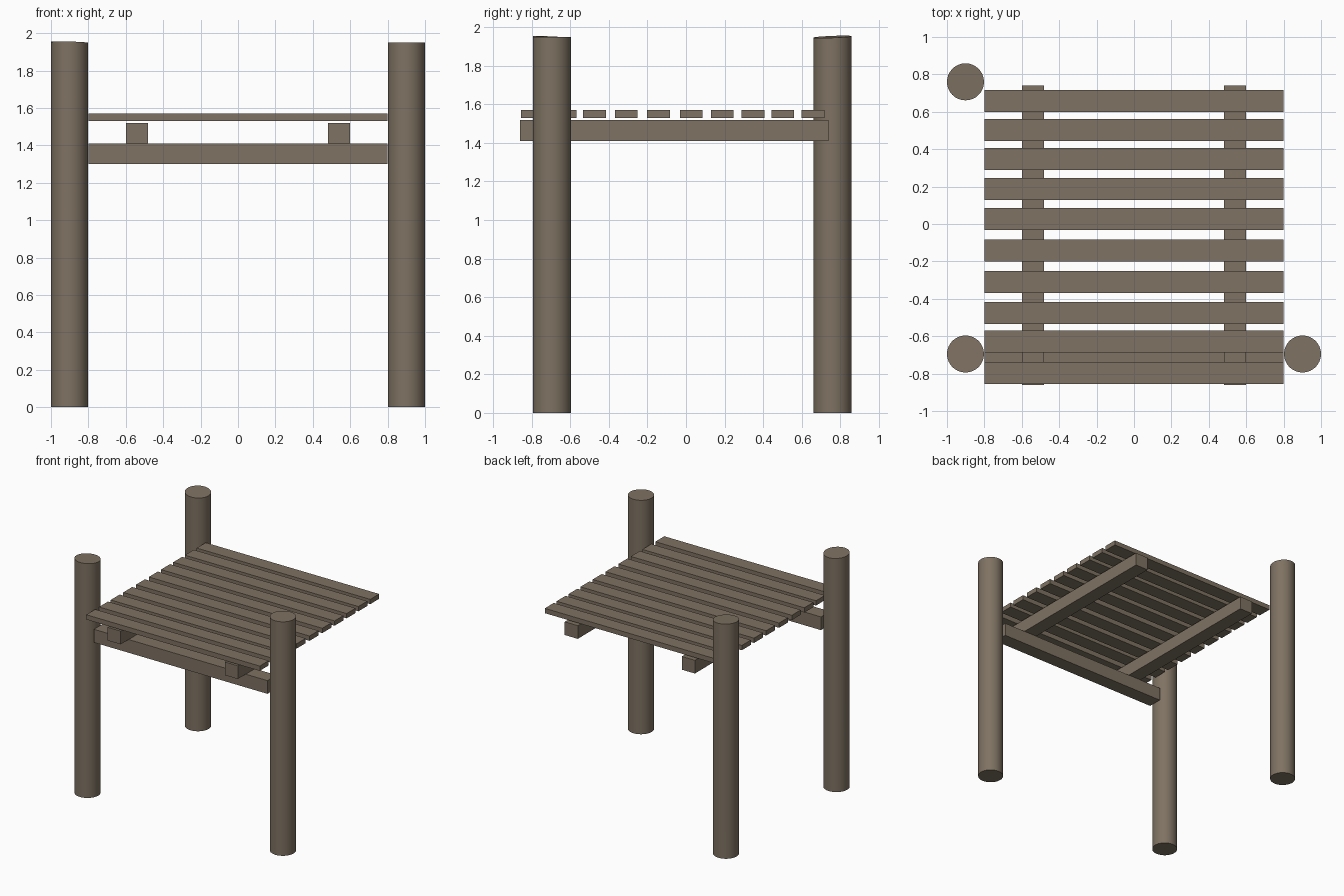
import bpy, bmesh

if "Cube" in bpy.data.objects:
    bpy.data.objects.remove(bpy.data.objects["Cube"])

wood = bpy.data.materials.new("weathered brown wood")
wood.diffuse_color = (0.21, 0.168, 0.122, 1)
wood.use_nodes = True
wood.node_tree.nodes["Principled BSDF"].inputs["Base Color"].default_value = wood.diffuse_color


def add_object(name, bm):
    mesh = bpy.data.meshes.new(name)
    bm.to_mesh(mesh)
    bm.free()
    mesh.materials.append(wood)
    obj = bpy.data.objects.new(name, mesh)
    bpy.context.collection.objects.link(obj)
    return obj


def box(name, x0, x1, y0, y1, z0, z1):
    bm = bmesh.new()
    bmesh.ops.create_cube(bm, size=1)
    for v in bm.verts:
        v.co = ((x0 + x1) / 2 + v.co.x * (x1 - x0),
                (y0 + y1) / 2 + v.co.y * (y1 - y0),
                (z0 + z1) / 2 + v.co.z * (z1 - z0))
    return add_object(name, bm)


def post(name, x, y, slope_x, slope_y, height=1.95, r=0.099):
    """Round post with a slightly slanted sawn top."""
    bm = bmesh.new()
    bmesh.ops.create_cone(bm, cap_ends=True, segments=32,
                          radius1=r, radius2=r, depth=height)
    for v in bm.verts:
        top = v.co.z > 0
        z = height + slope_x * v.co.x + slope_y * v.co.y if top else 0
        v.co = (x + v.co.x, y + v.co.y, z)
    for f in bm.faces:
        f.smooth = len(f.verts) == 4
    for e in bm.edges:
        e.smooth = all(f.smooth for f in e.link_faces)
    return add_object(name, bm)


# three round posts (the back right corner has none)
post("front_left_post", -0.901, -0.695, -0.02, -0.05)
post("front_right_post", 0.901, -0.695, 0.0, 0.0)
post("back_left_post", -0.901, 0.76, -0.05, 0.04)

# cross beam between the front posts
box("front_cross_beam", -0.8, 0.8, -0.755, -0.635, 1.30, 1.41)

# two joists carrying the deck
for name, s in (("left_joist", -1), ("right_joist", 1)):
    box(name, *sorted((0.48 * s, 0.6 * s)), -0.86, 0.74, 1.41, 1.52)

# deck planks, front to back
for i, y in enumerate((-0.797, -0.628, -0.475, -0.31, -0.142,
                       0.027, 0.188, 0.348, 0.502, 0.658)):
    box(f"deck_plank_{i + 1}", -0.8, 0.8, y - 0.059, y + 0.059, 1.53, 1.57)
